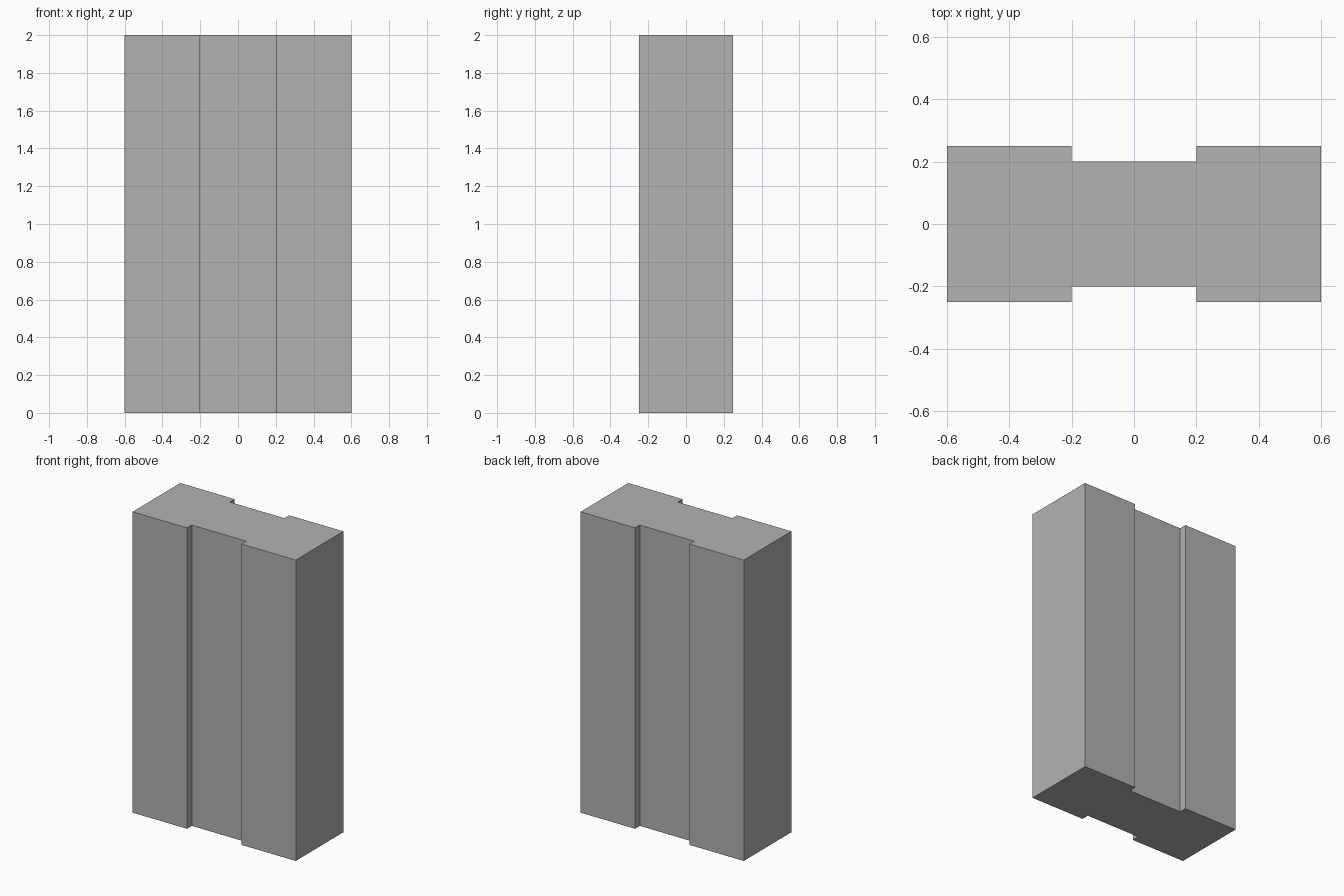
import bpy
import bmesh

cube = bpy.data.objects.get("Cube")
if cube:
    bpy.data.objects.remove(cube, do_unlink=True)

HEIGHT = 2.0
HALF_WIDTH, HALF_DEPTH = 0.6, 0.25
GROOVE_HALF_WIDTH, GROOVE_HALF_DEPTH = 0.2, 0.2

# Flat grey material
grey = bpy.data.materials.new("plain_grey")
grey.use_nodes = True
colour = (0.448, 0.448, 0.448, 1)
grey.diffuse_color = colour
grey.node_tree.nodes["Principled BSDF"].inputs["Base Color"].default_value = colour

# Front half of the outline, then the same turned half way round for the back
front = [
    (-HALF_WIDTH, -HALF_DEPTH),
    (-GROOVE_HALF_WIDTH, -HALF_DEPTH),
    (-GROOVE_HALF_WIDTH, -GROOVE_HALF_DEPTH),
    (GROOVE_HALF_WIDTH, -GROOVE_HALF_DEPTH),
    (GROOVE_HALF_WIDTH, -HALF_DEPTH),
    (HALF_WIDTH, -HALF_DEPTH),
]
outline = front + [(-x, -y) for x, y in front]

# Grooved pillar: extrude the outline upward
bm = bmesh.new()
base = bm.faces.new([bm.verts.new((x, y, 0)) for x, y in outline])
top = bmesh.ops.extrude_face_region(bm, geom=[base], use_keep_orig=True)
top_verts = [v for v in top["geom"] if isinstance(v, bmesh.types.BMVert)]
bmesh.ops.translate(bm, verts=top_verts, vec=(0, 0, HEIGHT))
bmesh.ops.recalc_face_normals(bm, faces=bm.faces)

mesh = bpy.data.meshes.new("grooved_pillar")
bm.to_mesh(mesh)
bm.free()
mesh.materials.append(grey)
pillar = bpy.data.objects.new("grooved_pillar", mesh)
bpy.context.collection.objects.link(pillar)
